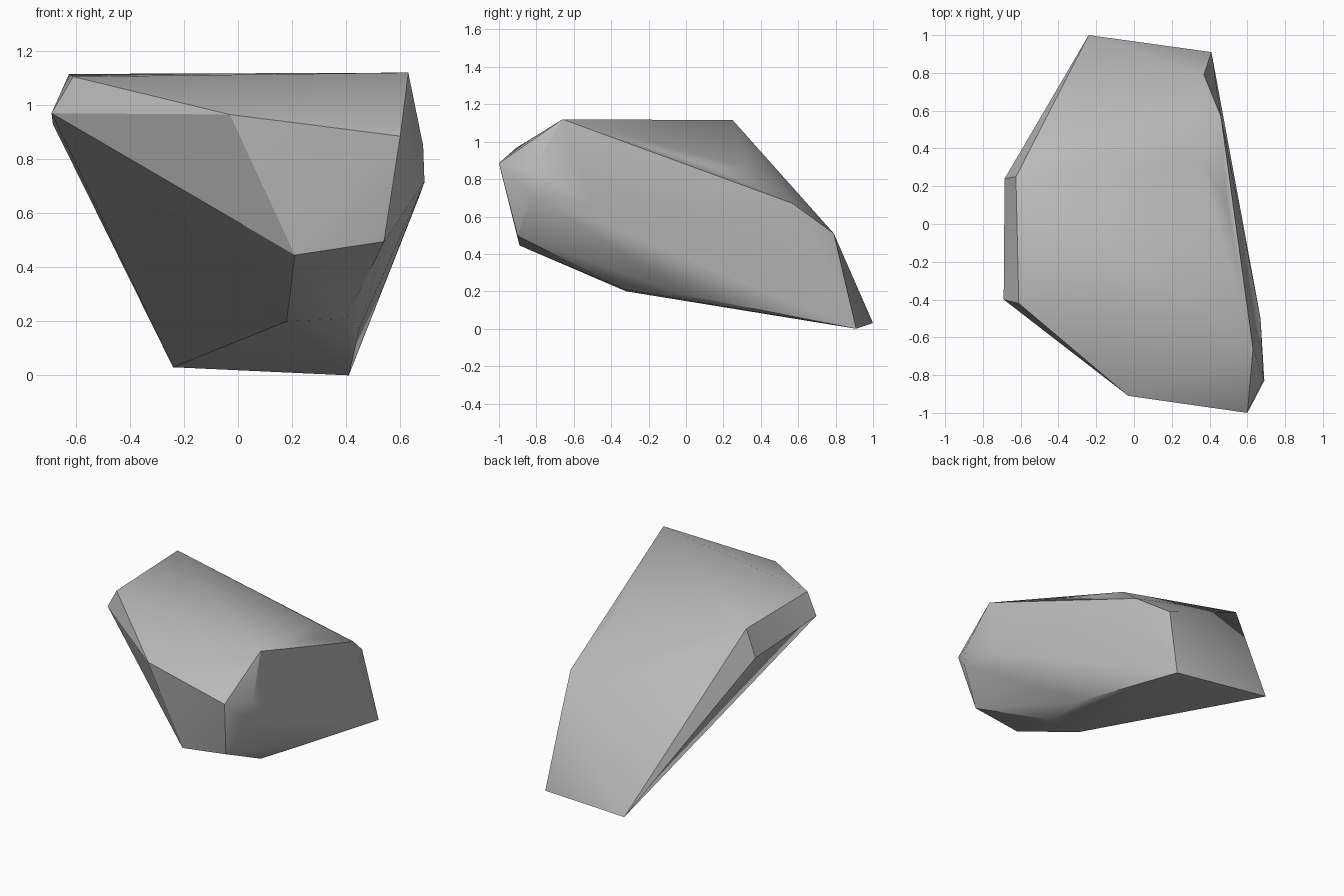
import bpy
import bmesh
import math

cube = bpy.data.objects.get("Cube")
if cube:
    bpy.data.objects.remove(cube, do_unlink=True)

# Single stone colour
stone = bpy.data.materials.new("stone_grey")
stone.use_nodes = True
colour = (0.5, 0.5, 0.5, 1.0)
stone.diffuse_color = colour
shader = next(n for n in stone.node_tree.nodes if n.type == 'BSDF_PRINCIPLED')
shader.inputs["Base Color"].default_value = colour
shader.inputs["Roughness"].default_value = 0.9

# Corners of the boulder, grouped by region
back_foot = [(-0.24, 1.0, 0.03), (0.41, 0.91, 0.0)]
back_slope = [(0.37, 0.79, 0.51), (0.46, 0.57, 0.67), (0.36, 0.32, 0.865), (0.49, 0.12, 0.87)]
crown = [(0.63, -0.66, 1.12), (-0.625, 0.25, 1.115), (-0.61, -0.42, 1.105)]
right_rim = [(-0.685, 0.24, 0.93), (-0.69, -0.4, 0.97)]
front_nose = [(-0.03, -0.91, 0.965), (0.6, -1.0, 0.885), (0.21, -0.89, 0.445), (0.54, -0.9, 0.495)]
left_edge = [(0.685, -0.82, 0.85), (0.69, -0.83, 0.715), (0.67, -0.5, 0.66)]
underside = [(0.18, -0.32, 0.2), (0.4, -0.33, 0.21), (0.45, 0.02, 0.175)]

# Wrap the corners in a faceted hull
bm = bmesh.new()
for region in (back_foot, back_slope, crown, right_rim, front_nose, left_edge, underside):
    for corner in region:
        bm.verts.new(corner)
bmesh.ops.convex_hull(bm, input=bm.verts[:])
loose = [v for v in bm.verts if not v.link_faces]
bmesh.ops.delete(bm, geom=loose, context='VERTS')
bmesh.ops.recalc_face_normals(bm, faces=bm.faces[:])

mesh = bpy.data.meshes.new("boulder")
bm.to_mesh(mesh)
bm.free()
mesh.materials.append(stone)
boulder = bpy.data.objects.new("boulder", mesh)
bpy.context.collection.objects.link(boulder)

# Soften shallow edges, keep the hard ridges
bpy.ops.object.select_all(action='DESELECT')
boulder.select_set(True)
bpy.context.view_layer.objects.active = boulder
bpy.ops.object.shade_smooth_by_angle(angle=math.radians(30))
